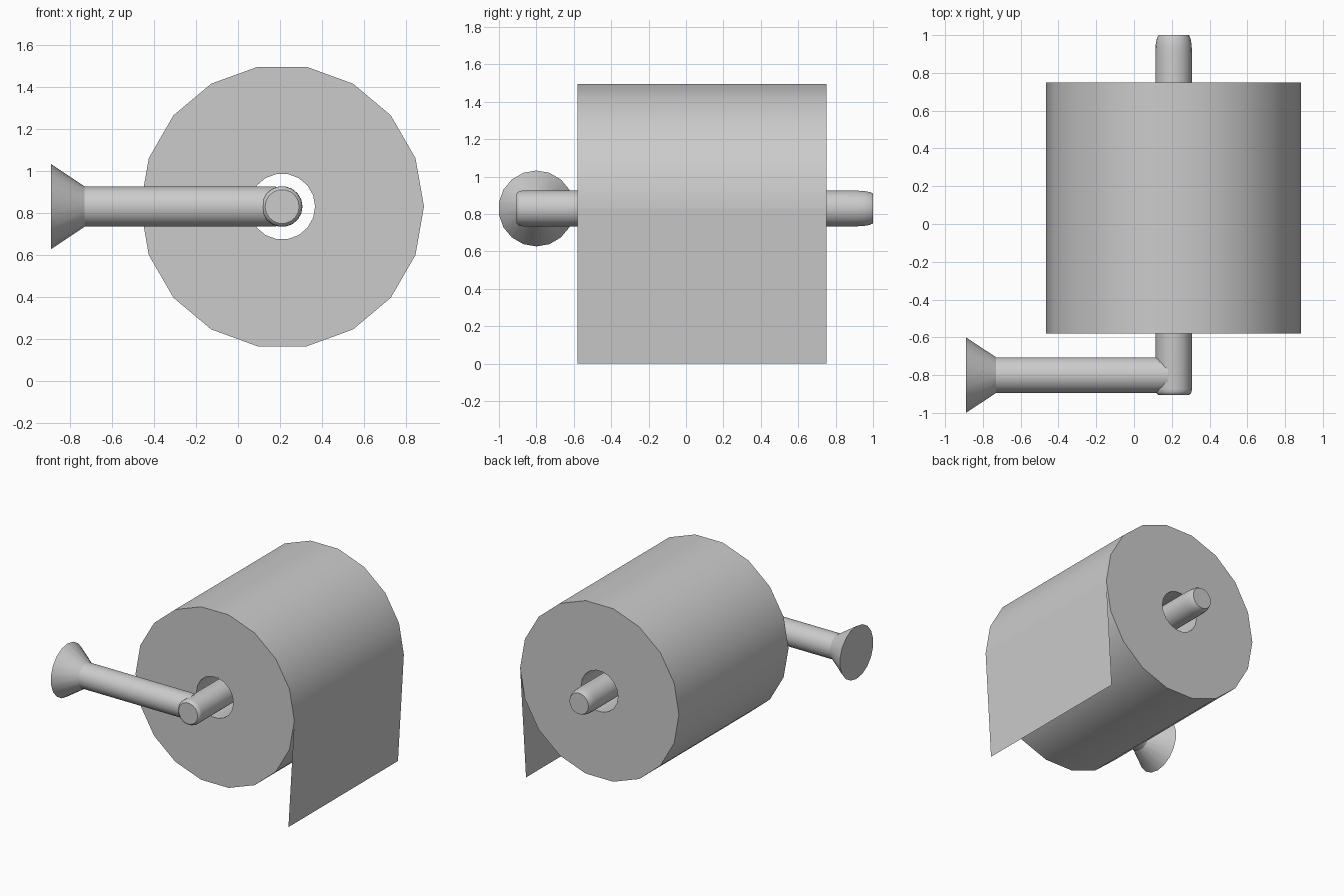
import bpy, bmesh, math
from mathutils import Vector

if "Cube" in bpy.data.objects:
    bpy.data.objects.remove(bpy.data.objects["Cube"])

SIDES = 18
CX, CZ = 0.21, 0.83          # roll and bar axis
Y0, Y1 = -0.58, 0.75         # paper width


def finish(bm, name, recalc=True):
    if recalc:
        bmesh.ops.recalc_face_normals(bm, faces=bm.faces)
    mesh = bpy.data.meshes.new(name)
    bm.to_mesh(mesh)
    bm.free()
    obj = bpy.data.objects.new(name, mesh)
    bpy.context.collection.objects.link(obj)
    mesh.shade_smooth()
    mesh.set_sharp_from_angle(angle=math.radians(30))
    return obj


def lathe(name, profile, origin, axis, u, v, closed=False):
    """Sweep (distance along axis, radius) points around the axis."""
    origin, axis, u, v = map(Vector, (origin, axis, u, v))
    bm = bmesh.new()
    rings = []
    for t, r in profile:
        ring = []
        for i in range(SIDES):
            a = math.tau * i / SIDES
            ring.append(bm.verts.new(origin + axis * t + (u * math.cos(a) + v * math.sin(a)) * r))
        rings.append(ring)
    pairs = list(zip(rings, rings[1:]))
    if closed:
        pairs.append((rings[-1], rings[0]))
    else:
        bm.faces.new(rings[0])
        bm.faces.new(rings[-1])
    for a, b in pairs:
        for i in range(SIDES):
            j = (i + 1) % SIDES
            bm.faces.new((a[i], a[j], b[j], b[i]))
    return finish(bm, name)


X, Y, Z = (1, 0, 0), (0, 1, 0), (0, 0, 1)

# Paper roll with a hollow core
lathe("paper_roll", [(Y0, 0.157), (Y0, 0.675), (Y1, 0.675), (Y1, 0.157)],
      (CX, 0, CZ), Y, X, Z, closed=True)

# Spindle bar with rounded ends
end = [(0.0, 0.081), (0.012, 0.089), (0.035, 0.095), (0.065, 0.097)]
bar = [(-0.905 + t * 0.5, r) for t, r in end] + [(1.0 - t * 1.4, r) for t, r in reversed(end)]
lathe("spindle_bar", bar, (CX, 0, CZ), Y, X, Z)

# Wall arm flaring out into the mounting flange
lathe("wall_arm", [(-0.89, 0.203), (-0.73, 0.096), (0.18, 0.096)],
      (0, -0.8, CZ), X, Z, Y)

# Loose hanging sheet
bm = bmesh.new()
corners = [(0.885, Y0, CZ), (0.835, Y0, 0), (0.835, Y1, 0), (0.885, Y1, CZ)]
bm.faces.new([bm.verts.new(c) for c in corners])
finish(bm, "hanging_sheet", recalc=False)
